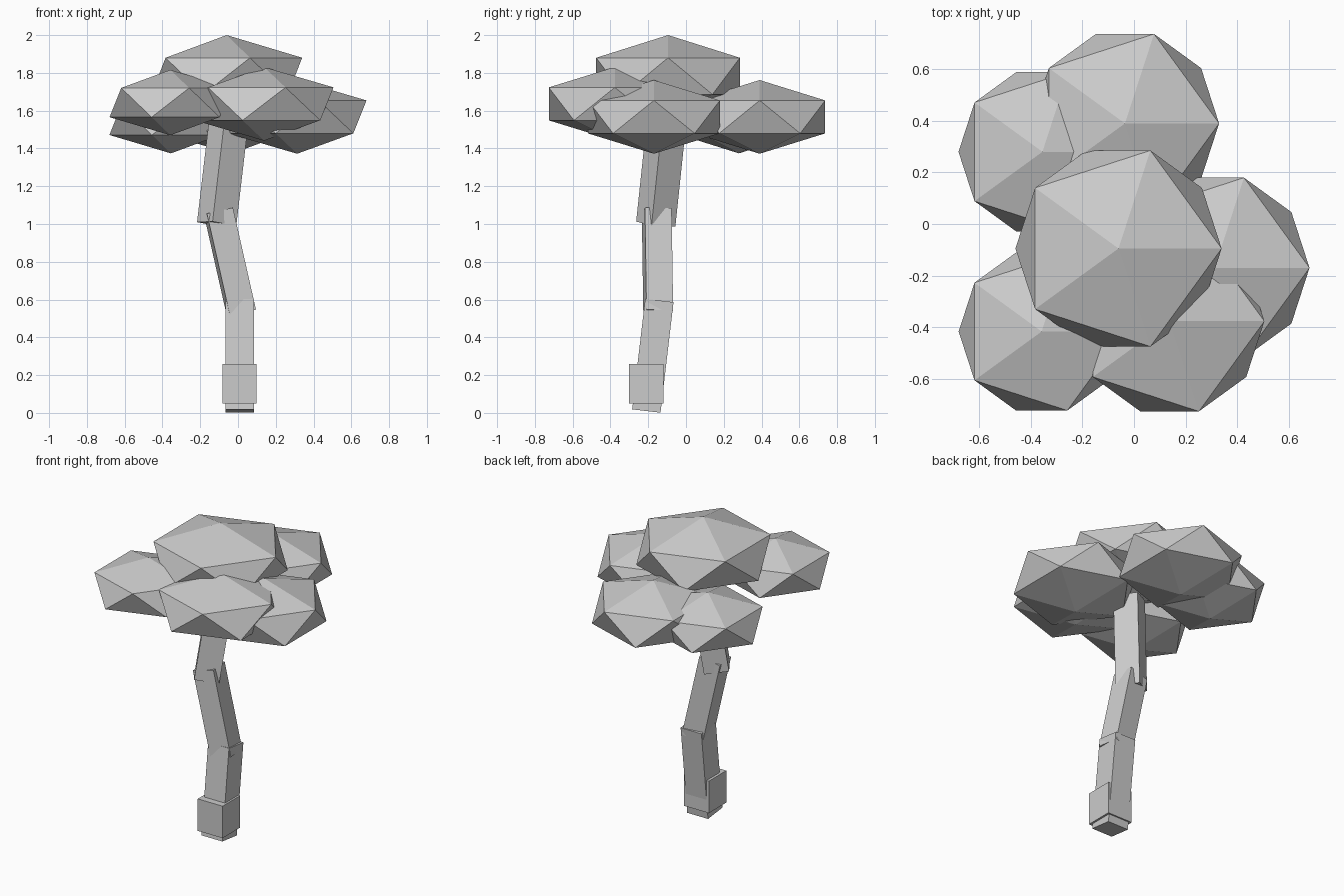
import bpy
from mathutils import Vector, Matrix

if "Cube" in bpy.data.objects:
    bpy.data.objects.remove(bpy.data.objects["Cube"])

grey = bpy.data.materials.new("plain grey")
grey.diffuse_color = (0.6, 0.6, 0.6, 1)
grey.use_nodes = True
grey.node_tree.nodes["Principled BSDF"].inputs["Base Color"].default_value = grey.diffuse_color


def finish(name):
    ob = bpy.context.object
    ob.name = name
    ob.data.materials.append(grey)
    return ob


def trunk_piece(name, bottom, top, width, yaw=0):
    """Square post running between two end centres, turned about its own axis."""
    a, b = Vector(bottom), Vector(top)
    axis = b - a
    bpy.ops.mesh.primitive_cube_add(size=1)
    ob = finish(name)
    turn = Vector((0, 0, 1)).rotation_difference(axis).to_matrix().to_4x4()
    ob.matrix_world = (Matrix.Translation((a + b) / 2) @ turn
                       @ Matrix.Rotation(yaw, 4, 'Z')
                       @ Matrix.Diagonal((width, width, axis.length, 1)))


# Trunk: a square collar and three crooked posts
trunk_piece("trunk_collar", (0.008, -0.21, 0.05), (0.008, -0.21, 0.26), 0.181)
trunk_piece("lower_trunk", (0.01, -0.21, 0.01), (0.01, -0.141, 0.595), 0.151)
trunk_piece("middle_trunk", (0.018, -0.147, 0.53), (-0.104, -0.155, 1.07), 0.142, 0.12)
trunk_piece("upper_trunk", (-0.113, -0.16, 1.0), (-0.046, -0.10, 1.57), 0.151, 0.575)

# Canopy: flattened twenty-sided clumps (x, y, z, radius, half height)
clumps = {
    "top": (-0.06, -0.095, 1.783, 0.447, 0.217),
    "back": (-0.035, 0.39, 1.567, 0.408, 0.195),
    "back_left": (-0.355, 0.28, 1.55, 0.364, 0.176),
    "front_left": (-0.358, -0.417, 1.643, 0.36, 0.173),
    "front": (0.138, -0.377, 1.636, 0.411, 0.195),
    "right": (0.313, -0.17, 1.567, 0.411, 0.195),
}
for name, (x, y, z, radius, half) in clumps.items():
    bpy.ops.mesh.primitive_ico_sphere_add(subdivisions=1, radius=1, location=(x, y, z))
    finish(name + "_leaf_clump").scale = (radius, radius, half)
